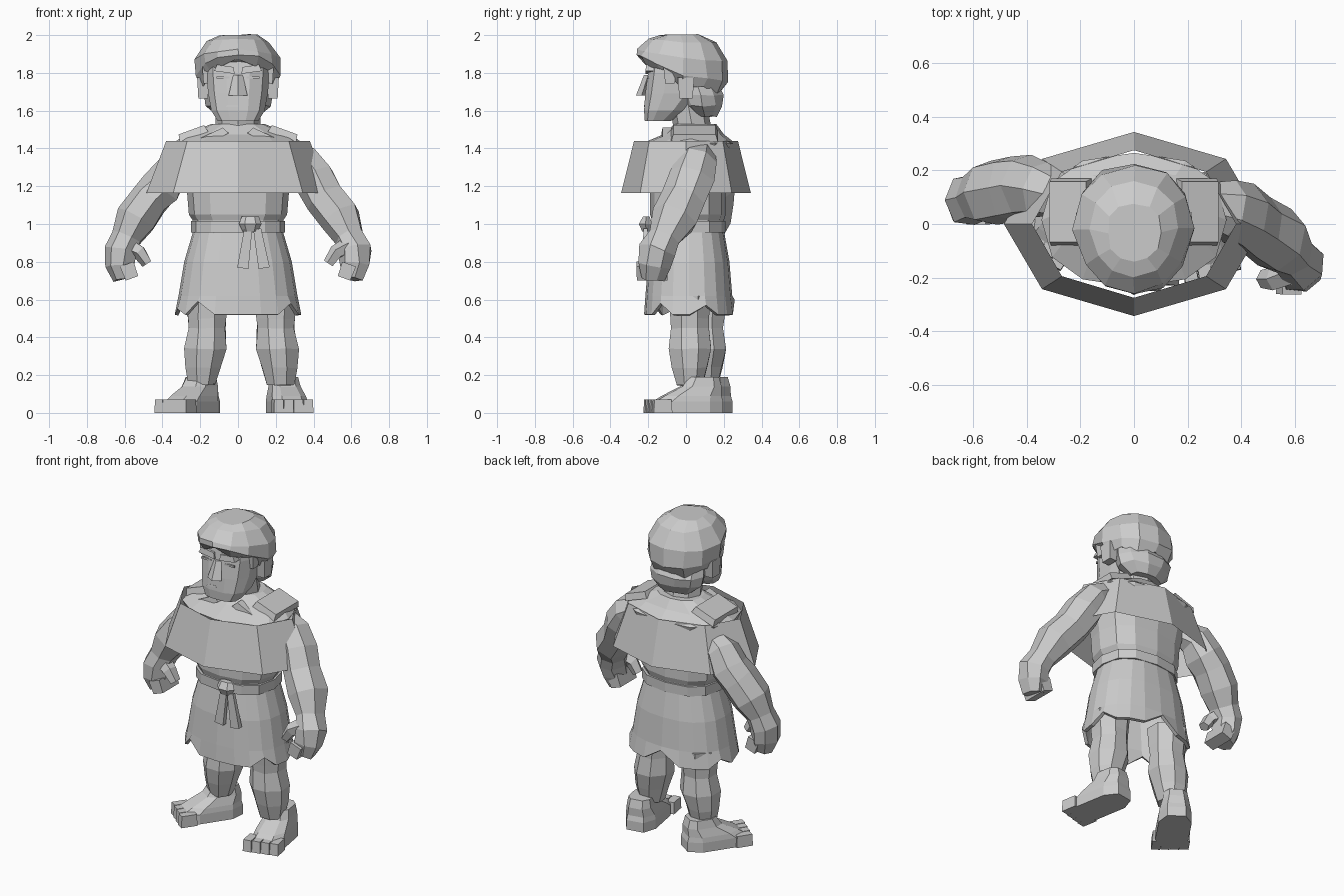
import bpy, bmesh, random
from math import sin, cos, pi, radians, copysign
from mathutils import Vector, Matrix

random.seed(4)
default_cube = bpy.data.objects.get("Cube")
if default_cube:
    bpy.data.objects.remove(default_cube, do_unlink=True)

clay = bpy.data.materials.new("clay_grey")
clay.use_nodes = True
clay_colour = (.6, .6, .6, 1)
clay.diffuse_color = clay_colour
clay.node_tree.nodes["Principled BSDF"].inputs["Base Color"].default_value = clay_colour


def finish(name, bm, location=(0, 0, 0), turn=0):
    """Turn a bmesh into a flat shaded object."""
    bmesh.ops.recalc_face_normals(bm, faces=bm.faces)
    mesh = bpy.data.meshes.new(name)
    bm.to_mesh(mesh)
    bm.free()
    mesh.materials.append(clay)
    part = bpy.data.objects.new(name, mesh)
    part.location = location
    part.rotation_euler.z = radians(turn)
    bpy.context.collection.objects.link(part)
    return part


def loft(name, sections, sides=8, power=1, follow=False, caps=True, half_step=False,
         shape=None, jitter=0, **place):
    """Skin elliptical sections given as x, y, z, x radius, y radius."""
    bm = bmesh.new()
    centres = [Vector(section[:3]) for section in sections]
    rings = []
    for level, (centre, section) in enumerate(zip(centres, sections)):
        across, along = Vector((1, 0, 0)), Vector((0, 1, 0))
        if follow:
            before, after = max(level - 1, 0), min(level + 1, len(centres) - 1)
            heading = (centres[after] - centres[before]).normalized()
            across = along.cross(heading).normalized()
            along = heading.cross(across)
        ring = []
        for step in range(sides):
            angle = (step + (.5 if half_step else 0)) * 2 * pi / sides
            c, s = [copysign(abs(v) ** power, v) for v in (cos(angle), sin(angle))]
            point = centre + across * c * section[3] + along * s * section[4]
            if shape:
                point = shape(point, level, step)
            point += Vector([random.uniform(-jitter, jitter) for axis in range(3)])
            ring.append(bm.verts.new(point))
        rings.append(ring)
    for low, high in zip(rings, rings[1:]):
        for i in range(sides):
            j = (i + 1) % sides
            bm.faces.new((low[i], low[j], high[j], high[i]))
    if caps:
        bm.faces.new(rings[0])
        bm.faces.new(rings[-1])
    return finish(name, bm, **place)


def block(name, centre, size, taper=1, spin=None, **place):
    """Box whose top is scaled by taper, optionally rotated as (degrees, axis)."""
    bm = bmesh.new()
    bmesh.ops.create_cube(bm, size=1)
    for vert in bm.verts:
        if vert.co.z > 0:
            vert.co.x *= taper
            vert.co.y *= taper
        vert.co = Vector([a * b for a, b in zip(vert.co, size)])
    if spin:
        bm.transform(Matrix.Rotation(radians(spin[0]), 4, spin[1]))
    bm.transform(Matrix.Translation(centre))
    return finish(name, bm, **place)


# Torso, neck and the open cape band
loft("torso", [(0, .01, .93, .23, .18), (0, .01, 1.02, .24, .19), (0, .01, 1.05, .26, .2),
               (0, .01, 1.17, .27, .2), (0, .02, 1.32, .3, .21), (0, .015, 1.425, .345, .25),
               (0, .04, 1.475, .28, .16), (0, .05, 1.53, .14, .11)], sides=12, power=.85)
loft("neck", [(0, .05, 1.45, .15, .12), (0, .03, 1.53, .12, .1), (0, .01, 1.64, .12, .1)])
loft("cape_band", [(0, 0, 1.165, .485, .343), (0, 0, 1.44, .38, .275)], caps=False)

# Tunic straps over the shoulders and the lapels
for side, label in ((1, "left"), (-1, "right")):
    block(f"{label}_shoulder_flap", (side * .24, .045, 1.48), (.16, .25, .04), .9,
          (side * 20, "Y"))
    block(f"{label}_lapel", (side * .13, -.1, 1.465), (.16, .06, .04), .8, (side * 25, "Y"))

# Skirt with a notched hem
notches = {1: .05, 5: .08, 9: .05, 11: .03, 13: .07, 18: .06}


def hem(point, level, step):
    if level == 0:
        point.z += notches.get(step, 0)
    return point


skirt = loft("skirt", [(0, .018, .52, .335, .24), (0, .015, .62, .315, .23),
                       (0, .015, .8, .285, .215), (0, .015, .97, .235, .185)],
             sides=20, power=.85, caps=False, shape=hem)
thickness = skirt.modifiers.new("cloth_thickness", "SOLIDIFY")
thickness.thickness = .02

# Belt, knot and hanging ends
loft("belt", [(0, .01, .955, .25, .2), (0, .01, 1.015, .25, .2)], sides=12, power=.8)
loft("belt_knot", [(.065, -.21, .96, .04, .025), (.065, -.215, 1, .06, .04),
                   (.065, -.21, 1.04, .045, .02)], sides=6)
block("belt_end_long", (.04, -.215, .87), (.06, .03, .21), .7, (8, "Y"))
block("belt_end_short", (.12, -.215, .87), (.06, .03, .21), .7, (-10, "Y"))

# Head and facial features
loft("head", [(0, -.15, 1.545, .11, .07), (0, -.11, 1.6, .145, .115), (0, -.06, 1.69, .162, .16),
              (0, -.045, 1.8, .172, .16), (0, -.03, 1.92, .165, .16)],
     sides=12, power=.75, half_step=True)


def nose_profile(point, level, step):
    point.y -= .035 * (1 - level)
    return point


loft("nose", [(0, -.2, 1.68, .05, .03), (0, -.2, 1.79, .025, .022)], sides=4, shape=nose_profile)
block("mouth", (-.03, -.215, 1.625), (.07, .015, .012), .8)
for side, label in ((1, "left"), (-1, "right")):
    block(f"{label}_brow", (side * .07, -.19, 1.82), (.11, .05, .035), .8, (side * -8, "Y"))
    block(f"{label}_eyelid", (side * .08, -.2, 1.775), (.07, .01, .012))
    block(f"{label}_ear", (side * .185, 0, 1.72), (.05, .07, .11), 1.25)
    block(f"{label}_sideburn", (side * .168, -.085, 1.79), (.03, .05, .09), 1.4)

# Hair cap, narrow at the brow and lifted over the face, with a wavy rim
tilt = (.62, .45, .2, .08, 0)


def hair_shape(point, level, step):
    rise = -(point.y + .02) * tilt[level]
    point.z += rise if rise > 0 else rise * .3
    if point.y < -.1:
        point.x *= .9
    if level == 0:
        point.z += .02 if step % 2 else -.015
    return point


loft("hair", [(0, -.02, 1.73, .19, .21), (0, -.02, 1.79, .222, .245), (0, -.02, 1.875, .225, .235),
              (0, -.02, 1.965, .165, .18), (0, -.03, 2, .1, .11)],
     sides=12, power=.9, shape=hair_shape, jitter=.006)
loft("nape_hair", [(0, .1, 1.57, .11, .06), (0, .09, 1.625, .17, .11), (0, .08, 1.68, .18, .125),
                   (0, .06, 1.75, .165, .11)], sides=10, jitter=.006)

# Arms and fists: the left one reaches forward, the right one hangs lower and further back
arm_outline = [(.27, 1.37, .07), (.35, 1.33, .095), (.405, 1.24, .11), (.465, 1.13, .108),
               (.54, 1.03, .112), (.59, .93, .08), (.62, .86, .088), (.62, .78, .08),
               (.605, .71, .055)]
reach = {1: (.08, .06, .03, -.01, -.06, -.115, -.15, -.17, -.18),
         -1: (.1, .13, .14, .13, .115, .1, .09, .085, .08)}
shoulder_drop = {1: 0, -1: .05}

for side, label in ((1, "left"), (-1, "right")):
    hand_y = reach[side][-1]
    loft(f"{label}_arm", [(side * x, y, z - shoulder_drop[side] * (i < 3), r, r * 1.13)
                          for i, ((x, z, r), y) in enumerate(zip(arm_outline, reach[side]))],
         sides=7, follow=True, jitter=.006)
    # Curled fingers and thumb
    for finger in range(3):
        block(f"{label}_finger_{finger}", (side * .575, hand_y + .055 - .054 * finger, .75),
              (.07, .054, .08), 1.1, (side * 20, "Y"))
    loft(f"{label}_thumb", [(side * .58, hand_y, .88, .05, .05),
                            (side * .52, hand_y - .025, .85, .04, .045),
                            (side * .48, hand_y - .025, .79, .03, .035)], sides=5, follow=True)

# Legs and feet: the right leg stands back with its foot turned out
leg_outline = [(0, .62, .12), (0, .5, .11), (0, .45, .107), (.01, .34, .12),
               (.02, .24, .1), (.025, .15, .075)]
foot_outline = [(0, .02, 0, .1, .19), (0, .02, .06, .1, .19), (0, .04, .09, .095, .16),
                (0, .09, .14, .08, .11), (0, .1, .19, .07, .085)]
stances = (("left", 1, (.2, .02), (.262, -.01, 0), 10),
           ("right", -1, (.165, .1), (-.252, .05, 0), -34))

for label, side, (hip_x, hip_y), foot_at, turn in stances:
    loft(f"{label}_leg", [(side * (hip_x + x), hip_y, z, r, r) for x, z, r in leg_outline],
         sides=8, half_step=True, jitter=.004)
    loft(f"{label}_foot", foot_outline, sides=8, power=.65, half_step=True,
         location=foot_at, turn=turn)
    for toe in range(4):
        offset = (toe - 1.5) * side
        block(f"{label}_toe_{toe}", (offset * .054, -.15 + .006 * toe, .036), (.053, .1, .072), .92,
              location=foot_at, turn=turn)
